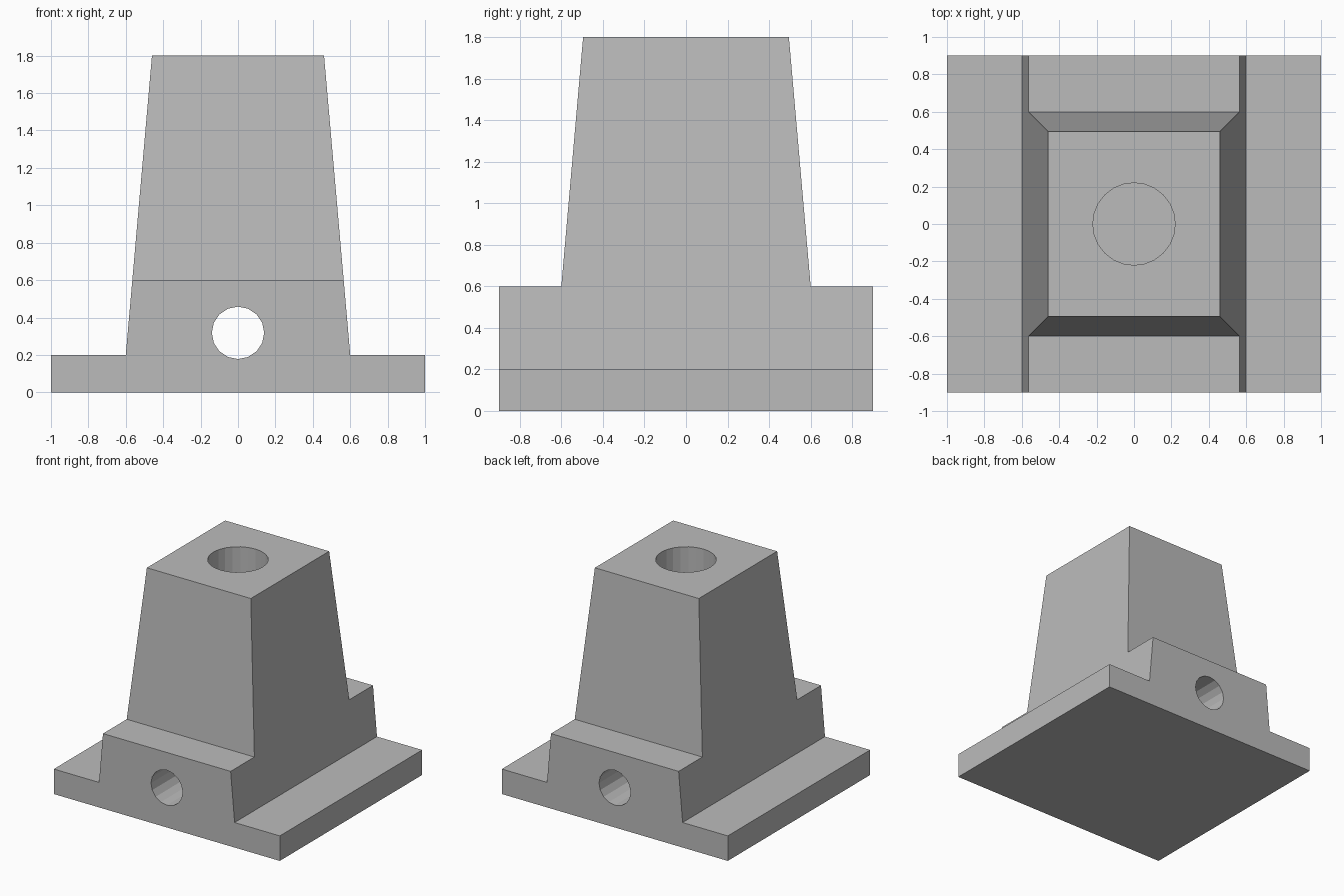
import bpy, bmesh, math
from mathutils import Matrix, Vector

cube = bpy.data.objects.get("Cube")
if cube:
    bpy.data.objects.remove(cube, do_unlink=True)

grey = bpy.data.materials.new("plain_grey")
grey.use_nodes = True
colour = (0.5, 0.5, 0.5, 1)
grey.diffuse_color = colour
grey.node_tree.nodes["Principled BSDF"].inputs["Base Color"].default_value = colour


def add_object(name, bm):
    bmesh.ops.recalc_face_normals(bm, faces=bm.faces)
    mesh = bpy.data.meshes.new(name)
    bm.to_mesh(mesh)
    bm.free()
    mesh.materials.append(grey)
    obj = bpy.data.objects.new(name, mesh)
    bpy.context.collection.objects.link(obj)
    return obj


def drill(target, name, radius, length, sides, matrix):
    """Cut a faceted cylindrical hole through or into the target."""
    bm = bmesh.new()
    bmesh.ops.create_cone(bm, cap_ends=True, segments=sides, radius1=radius,
                          radius2=radius, depth=length, matrix=matrix)
    cutter = add_object(name, bm)
    cutter.hide_render = True
    mod = target.modifiers.new(name, 'BOOLEAN')
    mod.operation = 'DIFFERENCE'
    mod.solver = 'EXACT'
    mod.object = cutter
    bpy.context.view_layer.objects.active = target
    bpy.ops.object.modifier_apply(modifier=mod.name)
    bpy.data.objects.remove(cutter, do_unlink=True)


# Stepped base: half profile mirrored, then lofted front to back
half = [(1, 0), (1, 0.2), (0.6, 0.2), (0.565, 0.6)]
profile = half + [(-x, z) for x, z in reversed(half)]
bm = bmesh.new()
rings = [[bm.verts.new((x, y, z)) for x, z in profile]
         for y in (-0.9, -0.6, 0.6, 0.9)]
count = len(profile)
for a, b in zip(rings, rings[1:]):
    for i in range(count):
        j = (i + 1) % count
        bm.faces.new((a[i], a[j], b[j], b[i]))
bm.faces.new(rings[0])
bm.faces.new(rings[-1])

# Tapered tower: raise and narrow the middle of the top face
middle = next(f for f in bm.faces
              if (f.calc_center_median() - Vector((0, 0, 0.6))).length < 0.01)
tower_top = bmesh.ops.extrude_discrete_faces(bm, faces=[middle])["faces"][0]
for v in tower_top.verts:
    v.co = (math.copysign(0.46, v.co.x), math.copysign(0.495, v.co.y), 1.8)
bmesh.ops.dissolve_limit(bm, angle_limit=0.002, verts=bm.verts, edges=bm.edges)
block = add_object("tapered_pedestal", bm)

# Blind socket from the top and a through hole from front to back
drill(block, "top_socket", 0.22, 2.4, 24, Matrix.Translation((0, 0, 1.8)))
drill(block, "cross_hole", 0.14, 2.2, 16,
      Matrix.Translation((0, 0, 0.318)) @ Matrix.Rotation(math.pi / 2, 4, 'X'))
